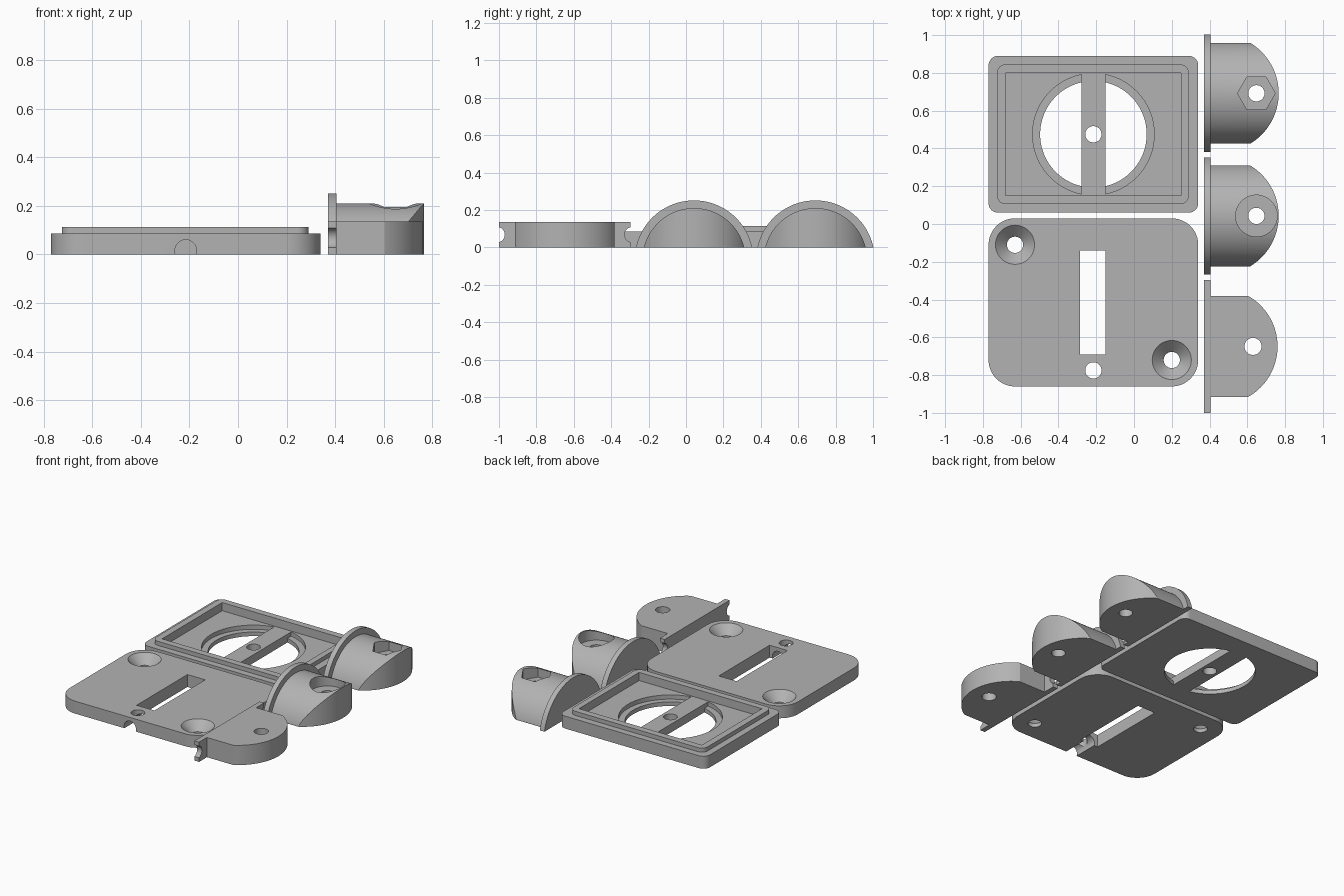
import bpy, bmesh
from math import sin, cos, pi, sqrt, asin, radians

cube = bpy.data.objects.get("Cube")
if cube:
    bpy.data.objects.remove(cube, do_unlink=True)

grey = bpy.data.materials.new("plain grey")
grey.use_nodes = True
colour = (0.45, 0.45, 0.45, 1)
grey.diffuse_color = colour
grey.node_tree.nodes["Principled BSDF"].inputs["Base Color"].default_value = colour


def prism(name, pts, lo, hi, axis="z", scale=1.0, centre=(0, 0)):
    """Extrude an outline along an axis; scale tapers the low end about centre."""
    def place(u, v, w):
        return {"z": (u, v, w), "x": (w, u, v), "y": (u, w, v)}[axis]
    bm = bmesh.new()
    cu, cv = centre
    low = [bm.verts.new(place(cu + (u - cu) * scale, cv + (v - cv) * scale, lo)) for u, v in pts]
    top = [bm.verts.new(place(u, v, hi)) for u, v in pts]
    bm.faces.new(low)
    bm.faces.new(top)
    for i in range(len(pts)):
        j = (i + 1) % len(pts)
        bm.faces.new((low[i], low[j], top[j], top[i]))
    bmesh.ops.recalc_face_normals(bm, faces=bm.faces)
    mesh = bpy.data.meshes.new(name)
    bm.to_mesh(mesh)
    bm.free()
    mesh.materials.append(grey)
    ob = bpy.data.objects.new(name, mesh)
    bpy.context.collection.objects.link(ob)
    return ob


def arc(cx, cy, r, a0, a1, n):
    return [(cx + r * cos(a0 + (a1 - a0) * i / n), cy + r * sin(a0 + (a1 - a0) * i / n))
            for i in range(n + 1)]


def circle(cx, cy, r, n=64):
    return arc(cx, cy, r, 0, 2 * pi, n)[:-1]


def rect(x0, x1, y0, y1, r=0):
    if not r:
        return [(x0, y0), (x1, y0), (x1, y1), (x0, y1)]
    corners = [(x1 - r, y1 - r), (x0 + r, y1 - r), (x0 + r, y0 + r), (x1 - r, y0 + r)]
    return [p for k, c in enumerate(corners) for p in arc(*c, r, k * pi / 2, (k + 1) * pi / 2, 12)]


def combine(ob, other, op="DIFFERENCE"):
    """Boolean one solid with another and discard the second."""
    mod = ob.modifiers.new("bool", "BOOLEAN")
    mod.operation, mod.object, mod.solver = op, other, "EXACT"
    bpy.context.view_layer.objects.active = ob
    bpy.ops.object.modifier_apply(modifier=mod.name)
    bpy.data.objects.remove(other, do_unlink=True)


def cut(ob, pts, lo, hi, **kw):
    combine(ob, prism("cutter", pts, lo, hi, **kw))


def finish(ob):
    bpy.ops.object.select_all(action="DESELECT")
    ob.select_set(True)
    bpy.context.view_layer.objects.active = ob
    bpy.ops.object.shade_smooth_by_angle(angle=radians(25))


HOLE = 0.043
MID = -0.215
PLATE = 0.085
RIM = 0.113

# Cover plate with slot, countersunk screw holes and cable groove
cover = prism("cover_plate", rect(-0.77, 0.34, -0.86, 0.03, 0.14), 0, PLATE)
cut(cover, rect(-0.285, -0.15, -0.69, -0.14), -0.1, 0.2)
cut(cover, circle(MID, -0.775, HOLE), -0.1, 0.2)
for x, y in ((-0.63, -0.11), (0.2, -0.72)):
    cut(cover, circle(x, y, HOLE), -0.1, 0.2)
    cut(cover, circle(x, y, 0.104), 0.025, PLATE + 0.0005, scale=HOLE / 0.104, centre=(x, y))
cut(cover, circle(MID, 0.015, 0.045, 48), -0.95, -0.6, axis="y")
finish(cover)

# Base frame with raised rim, recessed floor, stepped opening and bridge
FLOOR, LEDGE, CY = 0.057, 0.028, 0.475
frame = prism("base_frame", rect(-0.77, 0.34, 0.06, 0.89, 0.05), 0, PLATE)
combine(frame, prism("rim", rect(-0.725, 0.29, 0.105, 0.845, 0.045), 0.02, RIM), "UNION")
cut(frame, rect(-0.68, 0.25, 0.15, 0.80), FLOOR, 0.2)
for side in (1, -1):
    for r, z in ((0.322, LEDGE), (0.282, -0.1)):
        a = asin(0.064 / r)
        start = -pi / 2 if side > 0 else pi / 2
        cut(frame, arc(MID, CY, r, start + a, start + pi - a, 48), z, 0.2)
cut(frame, circle(MID, CY, HOLE), -0.1, 0.2)
finish(frame)


def lug_plan(cy, straight, tip, half=0.267):
    """Straight sides closed by a shallow round nose."""
    sag = tip - straight
    r = (half ** 2 + sag ** 2) / (2 * sag)
    a = asin(half / r)
    return [(0.40, cy - half)] + arc(tip - r, cy, r, -a, a, 40) + [(0.40, cy + half)]


def half_disc(cy, r, drop=0.066):
    """Circular segment standing on the ground, as (y, z) points."""
    a = asin(drop / r)
    return arc(cy, -drop, r, a, pi - a, 64)


# Domed clamps: one with a round pocket, one with a hexagonal pocket
for name, cy, pocket in (("round_pocket_clamp", 0.043, (0.11, 64)),
                         ("hex_pocket_clamp", 0.692, (0.1, 6))):
    clamp = prism(name, lug_plan(cy, 0.615, 0.766), 0, 0.4)
    combine(clamp, prism("dome", half_disc(cy, 0.276), 0.3, 0.9, axis="x"), "INTERSECT")
    combine(clamp, prism("flange", half_disc(cy, 0.317), 0.37, 0.405, axis="x"), "UNION")
    cut(clamp, circle(0.648, cy, pocket[0], pocket[1]), 0.135, 0.4)
    cut(clamp, circle(0.648, cy, HOLE), -0.1, 0.4)
    finish(clamp)

# Flat lug with notched flange
LY = -0.648
lug = prism("flat_lug", lug_plan(LY, 0.605, 0.76), 0, 0.135)
combine(lug, prism("flange", rect(-1.0, -0.297, 0, 0.135), 0.37, 0.405, axis="x"), "UNION")
for y in (-1.01, -0.287):
    cut(lug, circle(y, 0.068, 0.041, 48), 0.3, 0.5, axis="x")
cut(lug, circle(0.63, LY, HOLE + 0.002), -0.1, 0.4)
finish(lug)
